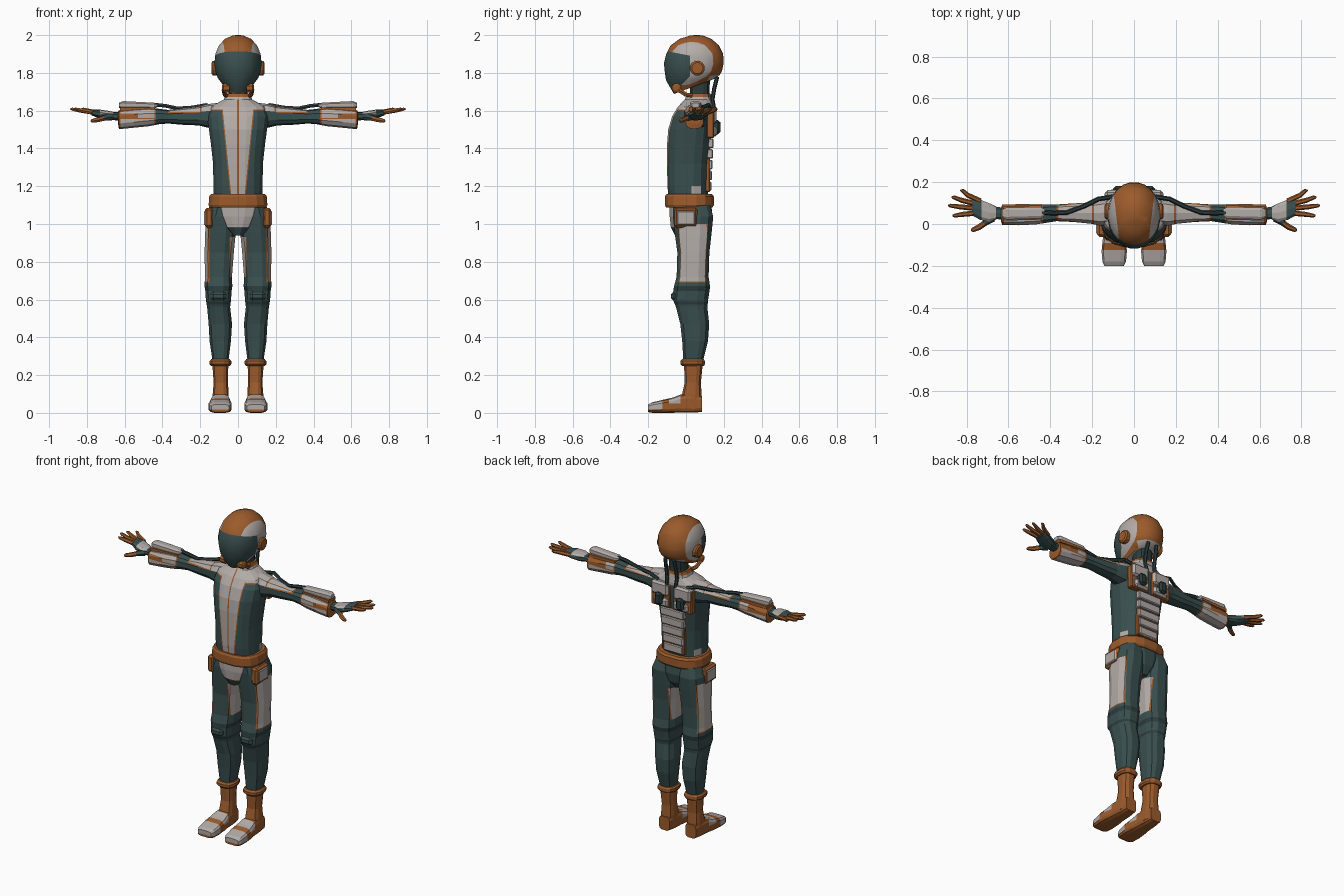
import bpy, bmesh, math
from mathutils import Vector

TEAL, ORANGE, GREY, DARK = range(4)
MATS = []
for label, col in (("teal_fabric", (0.042, 0.078, 0.078)), ("burnt_orange", (0.33, 0.105, 0.025)),
                   ("light_grey", (0.45, 0.41, 0.39)), ("dark_teal", (0.025, 0.045, 0.047))):
    m = bpy.data.materials.new(label)
    m.diffuse_color = (*col, 1)
    MATS.append(m)


def finish(name, bm, mat=TEAL, rule=None, cuts=(), mirror=False, smooth=False):
    """Slice along planes, colour faces by rule and make the object."""
    for co, no in cuts:
        bmesh.ops.bisect_plane(bm, geom=bm.verts[:] + bm.edges[:] + bm.faces[:],
                               dist=1e-5, plane_co=co, plane_no=no)
    bmesh.ops.recalc_face_normals(bm, faces=bm.faces[:])
    bm.normal_update()
    for f in bm.faces:
        f.material_index = rule(f.calc_center_median(), f.normal) if rule else mat
    me = bpy.data.meshes.new(name)
    bm.to_mesh(me)
    bm.free()
    for m in MATS:
        me.materials.append(m)
    ob = bpy.data.objects.new(name, me)
    bpy.context.collection.objects.link(ob)
    if mirror:
        ob.modifiers.new("mirror", 'MIRROR').use_mirror_merge = False
    if smooth:
        bpy.ops.object.select_all(action='DESELECT')
        ob.select_set(True)
        bpy.context.view_layer.objects.active = ob
        bpy.ops.object.shade_smooth_by_angle(angle=math.radians(35))
    return ob


def skin(bm, loops):
    for a, b in zip(loops, loops[1:]):
        for i in range(len(a)):
            j = (i + 1) % len(a)
            bm.faces.new((a[i], a[j], b[j], b[i]))
    bm.faces.new(loops[0])
    bm.faces.new(loops[-1])


def loft(name, axis, rings, n=12, p=2.6, **kw):
    """Rings are (position, a0, a1, b0, b1[, tilt]) along an axis."""
    bm = bmesh.new()
    ia, ib = [k for k in range(3) if k != axis]
    sp = lambda v: math.copysign(abs(v) ** (2 / p), v)
    loops = []
    for t, a0, a1, b0, b1, *tilt in rings:
        loop = []
        for i in range(n):
            th = 2 * math.pi * (i + 0.5) / n
            co = [0, 0, 0]
            db = (b1 - b0) / 2 * sp(math.sin(th))
            co[ia] = (a0 + a1) / 2 + (a1 - a0) / 2 * sp(math.cos(th))
            co[ib] = (b0 + b1) / 2 + db
            co[axis] = t + (tilt[0] * db if tilt else 0)
            loop.append(bm.verts.new(co))
        loops.append(loop)
    skin(bm, loops)
    return finish(name, bm, **kw)


def tube(name, pts, radii, n=6, **kw):
    bm = bmesh.new()
    pts = [Vector(q) for q in pts]
    loops = []
    for k, q in enumerate(pts):
        d = (pts[min(k + 1, len(pts) - 1)] - pts[max(k - 1, 0)]).normalized()
        u = d.cross(Vector((0, 0, 1)) if abs(d.z) < 0.9 else Vector((1, 0, 0))).normalized()
        v = d.cross(u)
        loops.append([bm.verts.new(q + radii[k] * (u * math.cos(2 * math.pi * i / n) +
                      v * math.sin(2 * math.pi * i / n))) for i in range(n)])
    skin(bm, loops)
    return finish(name, bm, **kw)


def plate(name, lo, hi, bevel=0.005, **kw):
    bm = bmesh.new()
    bmesh.ops.create_cube(bm, size=1)
    for v in bm.verts:
        v.co = [(lo[k] + hi[k]) / 2 + v.co[k] * (hi[k] - lo[k]) for k in range(3)]
    bmesh.ops.bevel(bm, geom=bm.edges[:], offset=bevel, segments=1, affect='EDGES')
    return finish(name, bm, **kw)


def at(axis, *values):
    """Slicing planes square to an axis."""
    no = [0, 0, 0]
    no[axis] = 1
    return [([v * k for k in no], no) for v in values]


# Helmet with visor, centre cap and jaw
def helmet_rule(c, n):
    if c.y < 0.02 and c.z - c.y > 1.76 and c.z + 0.2 * c.y < 1.895:
        return TEAL
    if abs(c.x) < 0.08 + 0.12 * c.y and c.z - 0.3 * c.y > 1.71 and n.z > -0.75:
        return ORANGE
    return GREY

loft("helmet", 2, [(1.728, -.07, .07, -.065, .15, .37), (1.775, -.108, .108, -.107, .18, .1),
     (1.81, -.12, .12, -.114, .192), (1.85, -.126, .126, -.118, .2), (1.90, -.121, .121, -.106, .198),
     (1.945, -.102, .102, -.083, .176), (1.98, -.07, .07, -.035, .136), (1.997, -.03, .03, .02, .092),
     (2.0, -.01, .01, .045, .07)], n=24, p=2.1, rule=helmet_rule, smooth=True,
     cuts=at(1, .02) + [((0, 0, 1.76), (0, -1, 1)), ((0, 0, 1.895), (0, .2, 1)),
                        ((.08, 0, 0), (1, -.12, 0)), ((-.08, 0, 0), (1, .12, 0))])
loft("ear_disc", 0, [(.10, .02, .10, 1.785, 1.865), (.133, .02, .10, 1.785, 1.865),
     (.14, .03, .09, 1.795, 1.855)], p=2, mat=ORANGE, mirror=True)
loft("jaw_pod", 0, [(.045, -.075, -.025, 1.695, 1.745), (.078, -.075, -.025, 1.695, 1.745),
     (.084, -.065, -.035, 1.705, 1.735)], n=8, p=2, mat=ORANGE, mirror=True)
tube("jaw_strap", [(.075, -.04, 1.71), (.07, 0, 1.685), (.06, .03, 1.68)], [.012] * 3, mat=ORANGE, mirror=True)
loft("neck", 2, [(1.63, -.06, .06, .01, .13), (1.70, -.052, .052, .02, .125), (1.79, -.055, .055, .02, .13)], mat=DARK)
loft("collar", 2, [(1.65, -.08, .08, -.012, .14), (1.672, -.073, .073, -.003, .136), (1.69, -.066, .066, .005, .132)],
     rule=lambda c, n: GREY if c.z < 1.665 else ORANGE)
tube("neck_hose", [(.03, .165, 1.78), (.035, .15, 1.72), (.035, .14, 1.66), (.03, .15, 1.6)], [.011] * 4, mat=DARK, mirror=True)


# Jacket with tapering front panel, grey yoke and orange piping
def jacket_rule(c, n):
    x, w = abs(c.x), 0.04 + (c.z - 1.2) * 0.1
    if c.y < 0.03:
        if x < 0.004 or w < x < w + 0.006 and c.z < 1.6:
            return ORANGE
        if x < w or c.z > 1.606:
            return GREY
        return ORANGE if c.z > 1.6 else TEAL
    if c.z > 1.606:
        return GREY
    if c.z > 1.6:
        return ORANGE
    return GREY if c.z < 1.2 and c.y < 0.08 and x > 0.1 else TEAL

slants = [((s * w, 0, 1.2), (s, 0, -.1)) for s in (1, -1) for w in (.04, .046)]
loft("jacket", 2, [(1.10, -.13, .13, -.09, .115), (1.2, -.132, .132, -.1, .118), (1.32, -.134, .134, -.102, .122),
     (1.42, -.145, .145, -.102, .132), (1.5, -.156, .156, -.096, .138), (1.57, -.165, .165, -.075, .143),
     (1.62, -.15, .15, -.045, .143), (1.657, -.08, .08, -.01, .135), (1.67, -.06, .06, .01, .12)],
     n=16, rule=jacket_rule, cuts=at(0, -.004, .004) + at(1, .03, .08) + at(2, 1.6, 1.606) + slants)

# Back armour: spine plates on an orange base, shoulder blades
plate("spine_base", (-.075, .09, 1.17), (.075, .128, 1.46), mat=ORANGE)
for i in range(5):
    z, w = 1.175 + i * .057, .066 + .004 * i
    plate("spine_plate_%d" % i, (-w, .1, z), (w, .134 + .003 * i, z + .05), mat=GREY)
plate("shoulder_blade_trim", (.012, .11, 1.455), (.142, .148, 1.6), mat=ORANGE, mirror=True)
plate("shoulder_blade", (.018, .11, 1.53), (.138, .162, 1.612), .012, mat=GREY, mirror=True)
plate("lower_blade", (.018, .11, 1.462), (.12, .165, 1.515), .012, mat=GREY, mirror=True)
plate("blade_vent", (.05, .12, 1.475), (.1, .182, 1.55), .012, mat=DARK, mirror=True)

# Belt and pelvis
loft("belt", 2, [(1.088, -.152, .152, -.108, .142), (1.10, -.158, .158, -.113, .15),
     (1.145, -.155, .155, -.113, .15), (1.158, -.146, .146, -.106, .14)], n=16, mat=ORANGE)
loft("pelvis", 2, [(.94, -.03, .03, -.06, .1), (.985, -.085, .085, -.082, .13), (1.04, -.12, .12, -.088, .142),
     (1.11, -.14, .14, -.088, .135)], n=16, cuts=at(1, .0) + at(2, .985, .978),
     rule=lambda c, n: TEAL if c.y > 0 else (GREY if c.z > .985 else ORANGE if c.z > .978 else TEAL))


# Trousers with side panels, inner panels and knee bands
def leg_rule(c, n):
    if .69 < c.z < 1.0 and c.x > .152:
        return GREY if c.x > .158 and .696 < c.z else ORANGE
    if .72 < c.z < .93 and c.x < .045:
        return GREY if c.x < .04 else ORANGE
    return DARK if .645 < c.z < .672 or .575 < c.z < .59 else TEAL

loft("trouser_leg", 2, [(1.10, .01, .15, -.07, .13), (1.04, .008, .172, -.072, .147), (.95, .01, .176, -.062, .138),
     (.85, .02, .179, -.048, .126), (.72, .03, .177, -.052, .122), (.67, .028, .179, -.066, .13),
     (.645, .032, .175, -.07, .127), (.60, .035, .172, -.072, .12), (.56, .04, .165, -.055, .115),
     (.47, .03, .157, -.032, .125), (.38, .036, .152, -.022, .118), (.27, .05, .135, -.015, .09)],
     rule=leg_rule, mirror=True,
     cuts=at(0, .04, .045, .152, .158) + at(2, .575, .59, .672, .69, .696, .72, .93, 1.0))
plate("knee_pad", (.062, -.079, .592), (.145, -.03, .643), .015, mat=TEAL, mirror=True)
plate("pocket_trim", (.13, -.062, .98), (.176, .062, 1.085), .012, mat=ORANGE, mirror=True)
plate("pocket", (.13, -.055, .988), (.181, .055, 1.076), .012, mat=GREY, mirror=True)

# Boots
loft("boot_cuff", 2, [(.248, .042, .143, -.022, .096), (.258, .034, .152, -.032, .102),
     (.274, .034, .152, -.032, .102), (.284, .042, .143, -.022, .096)], mat=ORANGE, mirror=True)
loft("boot_shaft", 2, [(.02, .047, .138, -.045, .086), (.1, .048, .135, -.022, .084), (.16, .052, .13, -.008, .08),
     (.26, .05, .137, -.012, .09)], mat=ORANGE, mirror=True)

def foot_rule(c, n):
    if c.z > .018 and c.y < -.125 or c.z > .05 and -.09 < c.y < -.03:
        return GREY
    return ORANGE

loft("foot", 1, [(.086, .055, .13, .004, .09), (.03, .047, .138, 0, .1), (-.03, .044, .143, 0, .098),
     (-.07, .038, .15, 0, .082), (-.13, .033, .156, 0, .068), (-.18, .037, .152, 0, .056), (-.2, .048, .142, .004, .045)],
     p=4, mirror=True, rule=foot_rule, cuts=at(1, -.125, -.09, -.03) + at(2, .018, .05))


# Sleeves with upper-arm patches and forearm guards
def sleeve_rule(c, n):
    if .2 < c.x < .37 and c.z > 1.588:
        return GREY if c.x < .362 and c.z > 1.594 else ORANGE
    if c.x < .2 and c.z > 1.6:
        return GREY if c.x < .192 else ORANGE
    if c.x > .435:
        if c.x > .622 or c.x < .442 or 1.555 < c.z < 1.562:
            return ORANGE
        if c.y > .06:
            return ORANGE if c.z > 1.562 and c.x > .5 else GREY
        return GREY if c.z < 1.555 or c.x < .53 else ORANGE if c.z < 1.585 else GREY
    return TEAL

loft("sleeve", 0, [(.1, .0, .12, 1.5, 1.642), (.16, -.01, .115, 1.51, 1.635), (.21, .0, .105, 1.522, 1.622),
     (.29, .008, .1, 1.525, 1.613), (.37, .012, .095, 1.532, 1.604), (.42, .004, .095, 1.528, 1.61),
     (.47, -.004, .098, 1.518, 1.615), (.55, -.008, .097, 1.51, 1.61), (.63, -.006, .094, 1.502, 1.602),
     (.635, .01, .08, 1.53, 1.595)], n=10, mirror=True, rule=sleeve_rule,
     cuts=at(0, .192, .2, .362, .435, .442, .5, .53, .622) + at(1, .06) + at(2, 1.555, 1.562, 1.585, 1.588, 1.594))
loft("forearm_canister_trim", 0, [(.44, .02, .09, 1.6, 1.622), (.625, .015, .085, 1.592, 1.62)], n=8, p=5, mat=ORANGE, mirror=True)
loft("forearm_canister", 0, [(.425, .04, .07, 1.62, 1.636), (.445, .025, .083, 1.61, 1.643), (.61, .02, .08, 1.61, 1.652),
     (.63, .03, .07, 1.615, 1.642)], n=8, p=3, mat=GREY, mirror=True)
tube("shoulder_hose", [(.1, .13, 1.61), (.17, .12, 1.63), (.24, .085, 1.617), (.32, .055, 1.612), (.38, .052, 1.625),
     (.44, .054, 1.632)], [.011] * 6, mat=DARK, mirror=True)

# Gloves and fingers
loft("glove", 0, [(.62, .02, .08, 1.545, 1.592), (.655, .022, .082, 1.55, 1.592), (.69, .008, .1, 1.548, 1.6),
     (.735, .018, .118, 1.56, 1.606), (.775, .04, .122, 1.575, 1.605)], n=10, mirror=True,
     cuts=at(0, .66, .73) + at(2, 1.585), rule=lambda c, n: GREY if .66 < c.x < .73 and c.z > 1.585 else TEAL)
FINGERS = (("little", .75, .11, .83, .16), ("ring", .765, .095, .872, .128),
           ("middle", .77, .075, .888, .088), ("index", .765, .053, .868, .04))
for label, x0, y0, x1, y1 in FINGERS:
    xm, ym = x0 + (x1 - x0) * .55, y0 + (y1 - y0) * .55
    tube(label + "_finger", [(x0 - .015, y0, 1.588), (xm, ym, 1.6), (x1 - .01, y1, 1.608), (x1, y1, 1.61)],
         [.013, .012, .009, .004], mat=ORANGE, mirror=True)
tube("thumb_base", [(.675, .03, 1.568), (.715, .005, 1.56)], [.02, .016], mat=TEAL, mirror=True)
tube("thumb", [(.705, .01, 1.562), (.74, -.015, 1.552), (.77, -.028, 1.546), (.778, -.032, 1.545)],
     [.014, .014, .011, .005], mat=ORANGE, mirror=True)
